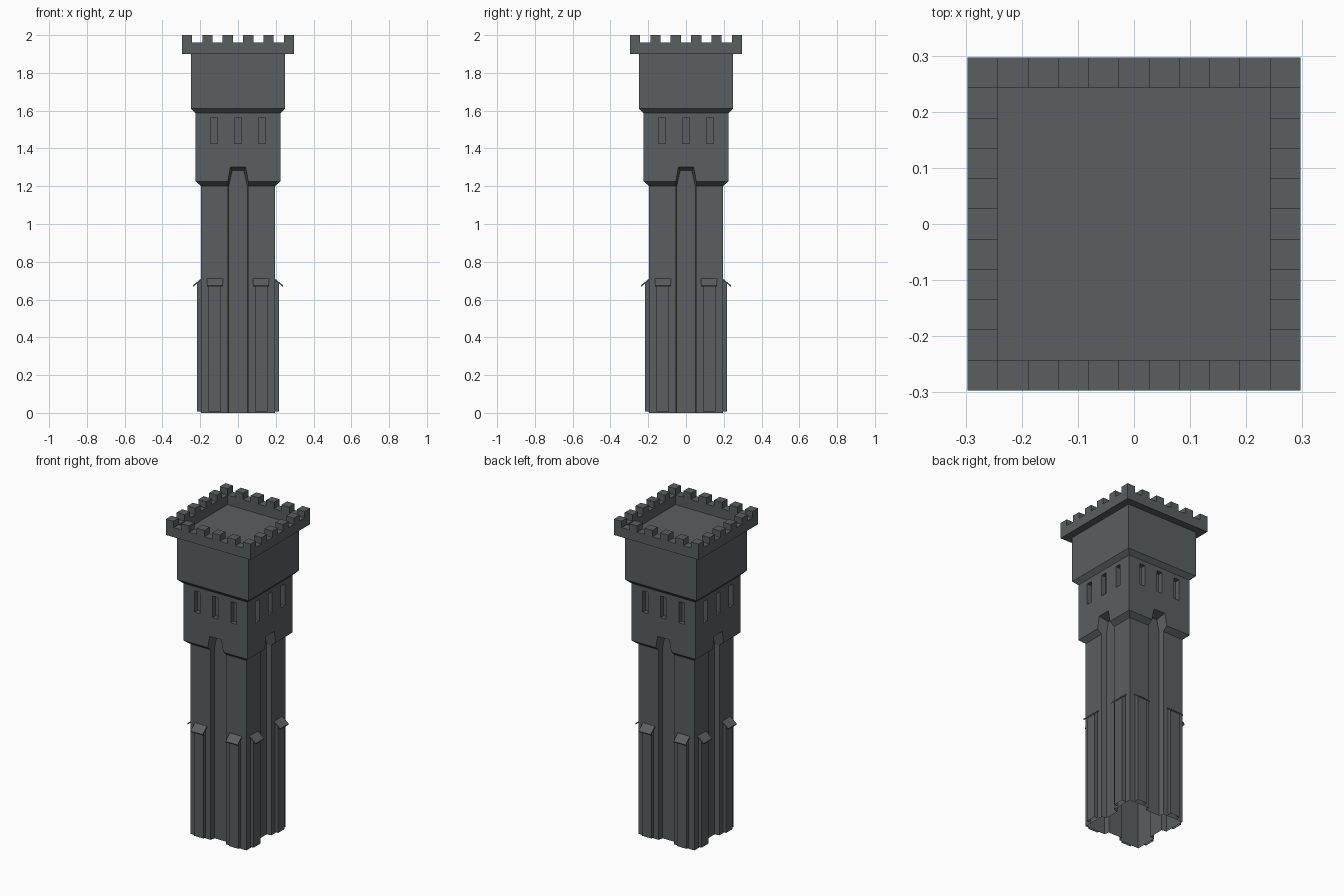
import bpy, bmesh, math
from mathutils import Matrix

if "Cube" in bpy.data.objects:
    bpy.data.objects.remove(bpy.data.objects["Cube"])

stone = bpy.data.materials.new("dark_grey_stone")
stone.diffuse_color = (0.103, 0.114, 0.117, 1)
stone.use_nodes = True
stone.node_tree.nodes["Principled BSDF"].inputs["Base Color"].default_value = stone.diffuse_color


def make(name, bm, hide=False):
    bmesh.ops.remove_doubles(bm, verts=bm.verts, dist=1e-5)
    bmesh.ops.recalc_face_normals(bm, faces=bm.faces)
    me = bpy.data.meshes.new(name)
    bm.to_mesh(me)
    bm.free()
    me.materials.append(stone)
    ob = bpy.data.objects.new(name, me)
    bpy.context.collection.objects.link(ob)
    ob.hide_render = hide
    return ob


def loft(bm, rings, cap_start=True, cap_end=True):
    loops = [[bm.verts.new(p) for p in r] for r in rings]
    n = len(loops[0])
    for a, b in zip(loops, loops[1:]):
        for i in range(n):
            j = (i + 1) % n
            bm.faces.new((a[i], a[j], b[j], b[i]))
    if cap_start:
        bm.faces.new(loops[0][::-1])
    if cap_end:
        bm.faces.new(loops[-1])


def square(h, z):
    return [(-h, -h, z), (h, -h, z), (h, h, z), (-h, h, z)]


def rect(x0, x1, y0, y1, z):
    return [(x0, y0, z), (x1, y0, z), (x1, y1, z), (x0, y1, z)]


def four_sides(bm):
    # copy front geometry onto the other three sides
    src = bm.verts[:] + bm.edges[:] + bm.faces[:]
    for k in (1, 2, 3):
        d = bmesh.ops.duplicate(bm, geom=src)["geom"]
        vs = [v for v in d if isinstance(v, bmesh.types.BMVert)]
        bmesh.ops.rotate(bm, verts=vs, cent=(0, 0, 0),
                         matrix=Matrix.Rotation(k * math.pi / 2, 3, 'Z'))


# Tower body: shaft, two corbelled upper stages
bm = bmesh.new()
loft(bm, [square(h, z) for h, z in [(0.195, 0), (0.195, 1.2), (0.225, 1.225),
     (0.225, 1.587), (0.25, 1.612), (0.25, 1.9)]])
body = make("tower_body", bm)

# Cutters: pointed central channels and slit windows
bm = bmesh.new()


def channel(y, w, t, top):
    return [(-w, y, -0.1), (w, y, -0.1), (w, y, 1.2), (t, y, top),
            (-t, y, top), (-w, y, 1.2)]


loft(bm, [channel(-0.165, 0.049, 0.031, 1.283), channel(-0.245, 0.063, 0.043, 1.307)])
for x in (-0.127, 0, 0.127):
    loft(bm, [rect(x - 0.019, x + 0.019, -0.25, -0.195, z) for z in (1.425, 1.56)])
four_sides(bm)
cutter = make("recess_cutter", bm, True)

mod = body.modifiers.new("recesses", 'BOOLEAN')
mod.operation, mod.solver, mod.object = 'DIFFERENCE', 'EXACT', cutter
dg = bpy.context.evaluated_depsgraph_get()
cut = bpy.data.meshes.new_from_object(body.evaluated_get(dg))
body.modifiers.clear()
bpy.data.objects.remove(cutter)

# The shaft is open underneath
bm = bmesh.new()
bm.from_mesh(cut)
base = [f for f in bm.faces if all(abs(v.co.z) < 1e-4 for v in f.verts)]
bmesh.ops.delete(bm, geom=base, context='FACES')
bm.to_mesh(cut)
bm.free()
body.data = cut
for p in cut.polygons:
    p.material_index = 0

# Buttresses, two on each side
bm = bmesh.new()
for x in (-0.122, 0.122):
    a, b = x - 0.033, x + 0.033
    low = rect(a, b, -0.218, -0.195, 0.008)
    high = rect(a, b, -0.218, -0.195, 0.685)
    high = [(p[0], p[1], 0.685 if p[1] < -0.2 else 0.703) for p in high]
    loft(bm, [low, high], False, False)
four_sides(bm)
make("buttresses", bm)

# Thin sloping caps over the buttresses
bm = bmesh.new()
for x in (-0.122, 0.122):
    ring = [(-0.195, 0.711), (-0.239, 0.675), (-0.237, 0.668), (-0.195, 0.703)]
    loft(bm, [[(x + s, y, z) for y, z in ring] for s in (-0.042, 0.042)])
four_sides(bm)
make("buttress_caps", bm)

# Battlement crown: ring of 11 x 11 cells with alternate merlons
N, H, Z0 = 11, 0.2965, 1.9
c = 2 * H / N


def height(i, j):
    if not (0 <= i < N and 0 <= j < N):
        return Z0
    if i in (0, N - 1) or j in (0, N - 1):
        return 2.0 if (i + j) % 2 == 0 else 1.96
    return Z0


bm = bmesh.new()


def quad(*pts):
    bm.faces.new([bm.verts.new(p) for p in pts])


for i in range(N):
    for j in range(N):
        h = height(i, j)
        if h == Z0:
            continue
        x0, y0 = -H + i * c, -H + j * c
        x1, y1 = x0 + c, y0 + c
        for z in (h, Z0):
            quad((x0, y0, z), (x1, y0, z), (x1, y1, z), (x0, y1, z))
        for di, dj, p, q in ((-1, 0, (x0, y0), (x0, y1)), (1, 0, (x1, y0), (x1, y1)),
                             (0, -1, (x0, y0), (x1, y0)), (0, 1, (x0, y1), (x1, y1))):
            levels = [z for z in (1.9, 1.96, 2.0) if height(i + di, j + dj) <= z <= h]
            for lo, hi in zip(levels, levels[1:]):
                quad((*p, lo), (*q, lo), (*q, hi), (*p, hi))
make("battlement_crown", bm)
